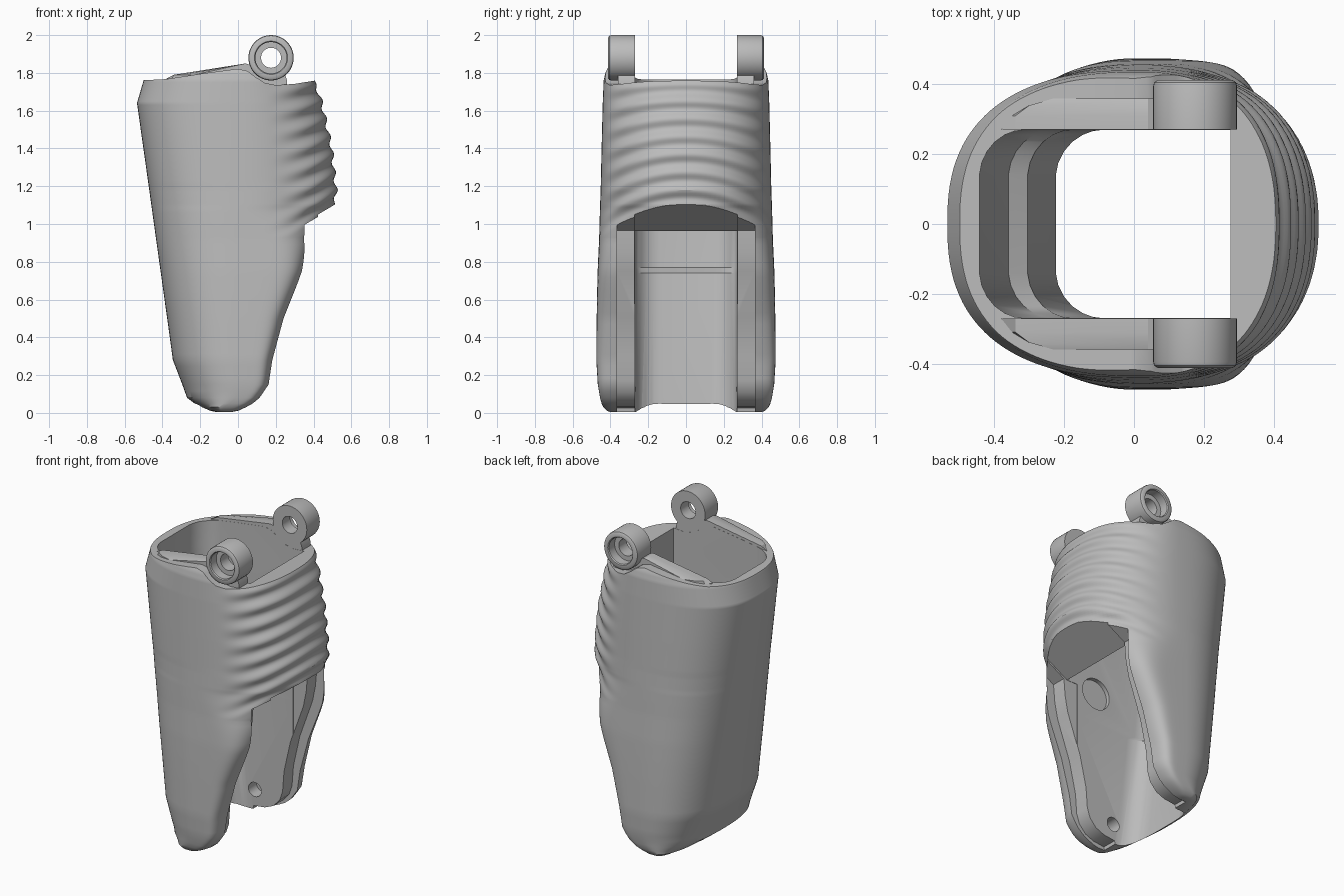
import bpy, bmesh, math

old = bpy.data.objects.get("Cube")
if old:
    bpy.data.objects.remove(old, do_unlink=True)

grey = bpy.data.materials.new("plain grey")
grey.use_nodes = True
grey.diffuse_color = (0.5, 0.5, 0.5, 1)
grey.node_tree.nodes["Principled BSDF"].inputs["Base Color"].default_value = (0.5, 0.5, 0.5, 1)


def make(name, rings, closed=False):
    """Skin a list of equal point rings; cap the ends unless it closes on itself."""
    bm = bmesh.new()
    vs = [[bm.verts.new(p) for p in ring] for ring in rings]
    n = len(vs[0])
    for a, b in zip(vs, vs[1:] + vs[:1] if closed else vs[1:]):
        for i in range(n):
            bm.faces.new((a[i], a[(i + 1) % n], b[(i + 1) % n], b[i]))
    if not closed:
        bm.faces.new(vs[0][::-1])
        bm.faces.new(vs[-1])
    if bm.calc_volume(signed=True) < 0:
        bmesh.ops.reverse_faces(bm, faces=bm.faces)
    mesh = bpy.data.meshes.new(name)
    bm.to_mesh(mesh)
    bm.free()
    mesh.materials.append(grey)
    ob = bpy.data.objects.new(name, mesh)
    bpy.context.collection.objects.link(ob)
    return ob


def prism(name, outline, y0, y1):
    return make(name, [[(x, y, z) for x, z in outline] for y in (y0, y1)])


def disc(name, x, z, r, depth):
    turn = [math.tau * i / 40 for i in range(40)]
    return prism(name, [(x + r * math.cos(t), z + r * math.sin(t)) for t in turn], -depth, depth)


def volume(mesh):
    bm = bmesh.new()
    bm.from_mesh(mesh)
    v = bm.calc_volume()
    bm.free()
    return v


def cut(target, cutter):
    """Subtract the cutter, with the first solver that keeps a sound body."""
    cutter.hide_render = True
    before = volume(target.data)
    mod = target.modifiers.new("cut", "BOOLEAN")
    mod.operation = "DIFFERENCE"
    mod.object = cutter
    for solver in ("MANIFOLD", "EXACT", "FLOAT"):
        mod.solver = solver
        graph = bpy.context.evaluated_depsgraph_get()
        graph.update()
        result = bpy.data.meshes.new_from_object(target.evaluated_get(graph))
        if .3 * before < volume(result) < .99999 * before:
            target.data = result
            break
    target.modifiers.remove(mod)
    bpy.data.objects.remove(cutter, do_unlink=True)


def finish(ob, angle):
    bpy.ops.object.select_all(action="DESELECT")
    ob.select_set(True)
    bpy.context.view_layer.objects.active = ob
    bpy.ops.object.shade_smooth_by_angle(angle=math.radians(angle))


def smooth(lo, hi, v):
    t = max(0, min(1, (v - lo) / (hi - lo)))
    return t * t * (3 - 2 * t)


# Shell body: height, left edge, right edge, half width
rows = [(.004, -.12, -.03, .40), (.012, -.16, .01, .42), (.03, -.2, .05, .437), (.05, -.23, .085, .447),
        (.08, -.27, .12, .455), (.15, -.295, .168, .467), (.28, -.345, .188, .475),
        (.5, -.375, .25, .473), (.62, -.392, .30, .471), (.75, -.41, .355, .468),
        (.92, -.434, .405, .46), (1.0, -.445, .455, .458), (1.1, -.459, .512, .455),
        (1.18, -.47, .52, .452), (1.4, -.501, .497, .447), (1.64, -.535, .445, .441),
        (1.76, -.5, .405, .436), (1.80, -.48, .39, .427), (1.86, -.44, .36, .40)]


def section(z, left, right, wide, count=120):
    mid = max((left + right) / 2, min(.02, right - .12))
    ring = []
    for i in range(count):
        t = math.tau * (i + .5) / count
        c, s = math.cos(t), math.sin(t)
        n = 6 - 3.7 * smooth(.65, 1.1, z) if c > 0 else 2.5
        half = right - mid if c > 0 else mid - left
        px = math.copysign(abs(c) ** (2 / n), c)
        py = wide * math.copysign(abs(s) ** (2 / n), s)
        # Grip ridges arch over the right side, more strongly lower down
        level = z + (.25 + .75 * (1.76 - z)) * py * py
        fade = smooth(.3, .85, px) * smooth(1.08, 1.15, level) * (1 - smooth(1.72, 1.77, z))
        bump = .009 * fade * math.cos(math.tau * (level - 1.18) / .095)
        ring.append((mid + half * px + bump * c, py + bump * s, z))
    return ring


rings = []
for a, b in zip(rows, rows[1:]):
    steps = max(1, round((b[0] - a[0]) / (.01 if a[0] > .9 else .03)))
    for k in range(steps):
        rings.append(section(*[p + (q - p) * k / steps for p, q in zip(a, b)]))
rings.append(section(*rows[-1]))
shell = make("shell", rings)

# Wavy top rim
cut(shell, prism("rim_cutter", [(-.7, 1.76), (-.5, 1.761), (-.38, 1.767), (-.2, 1.795), (0, 1.822),
                               (.05, 1.81), (.09, 1.78), (.14, 1.748), (.2, 1.735), (.3, 1.742),
                               (.42, 1.761), (.7, 1.763), (.7, 2.2), (-.7, 2.2)], -1, 1))

# Stepped edge of the side plates, then the open side below the grip
cut(shell, prism("step_cutter", [(-.1, -.1), (-.08, .025), (0, .035), (.06, .06), (.105, .11), (.125, .17),
                                (.135, .3), (.18, .5), (.27, .75), (.29, .85), (.30, .965),
                                (.7, 1.2), (1, -.1)], -.365, .365))
cut(shell, prism("opening_cutter", [(.2, -.15), (.2, .963), (.275, .963), (.7, 1.213), (1.1, -.15)],
                 -.272, .272))

# Inner channel with rounded corners and a ledge in the back wall
corner = [(0, .14), (.007, .176), (.022, .208), (.044, .235), (.072, .255), (.1, .266), (.13, .27)]
channel = []
for z, x in [(-.2, -.195), (.74, -.305), (.77, -.36), (1.62, -.44), (2.1, -.45)]:
    side = [(x + dx, y) for dx, y in corner] + [(.276, .27)]
    channel.append([(px, py, z) for px, py in side] + [(px, -py, z) for px, py in reversed(side)])
cut(shell, make("channel_cutter", channel))

# Pivot holes and round recesses in the side plates
cut(shell, disc("pivot_cutter", -.07, .13, .045, .35))
cut(shell, disc("recess_cutter", .06, .95, .1, .295))
cut(shell, disc("upper_recess_cutter", .0, 1.38, .09, .295))
finish(shell, 32)

# Raised side plates with a rounded back corner, and hinge lugs
outline = [(-.36, 1.70), (-.38, 1.77), (-.34, 1.79), (.04, 1.85), (.07, 1.84),
           (.10, 1.79), (.25, 1.79), (.26, 1.76), (.26, 1.72)]
for side, sign in (("left", 1), ("right", -1)):
    plate = make(side + "_plate", [[(max(x, limit), sign * y, z) for x, z in outline]
                                   for y, limit in ((.271, -.38), (.31, -.35), (.34, -.3), (.36, -.23))])
    finish(plate, 25)
    profile = [(.053, .271), (.12, .271), (.12, .395), (.117, .406), (.108, .412),
               (.088, .412), (.083, .406), (.083, .35), (.053, .35)]
    turn = [math.tau * i / 48 for i in range(48)]
    lug = make(side + "_hinge_lug", [[(.175 + r * math.cos(t), sign * y, 1.88 + r * math.sin(t))
                                     for r, y in profile] for t in turn], closed=True)
    finish(lug, 35)
